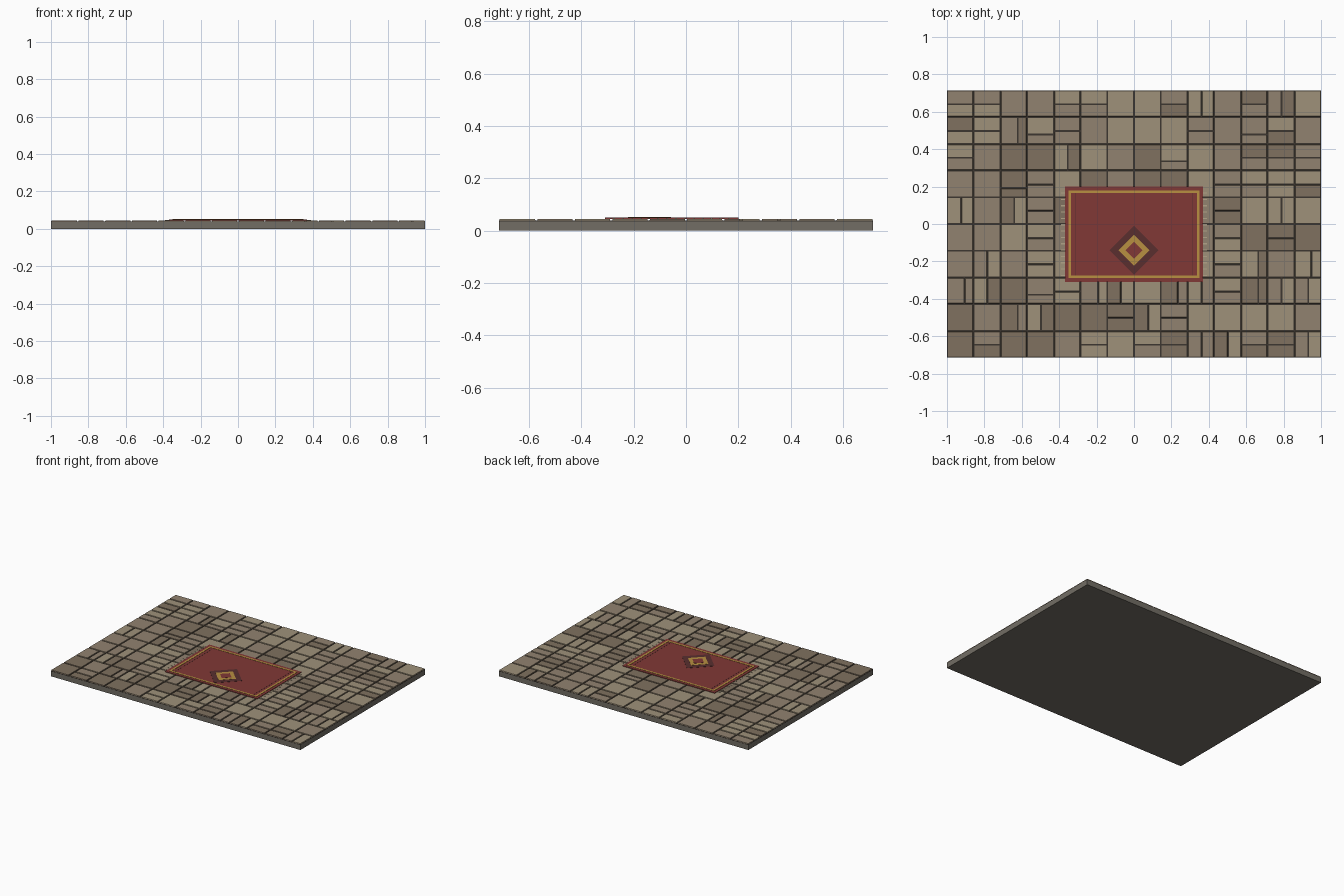
import bpy, bmesh, random
from mathutils import Matrix, Vector
from math import pi

if "Cube" in bpy.data.objects:
    bpy.data.objects.remove(bpy.data.objects["Cube"])

random.seed(7)
C = 1 / 7                      # grid cell size
W, D = 14 * C, 10 * C


def mat(name, rgb):
    m = bpy.data.materials.new(name)
    m.diffuse_color = (*rgb, 1)
    m.use_nodes = True
    m.node_tree.nodes["Principled BSDF"].inputs["Base Color"].default_value = m.diffuse_color
    return m


def add_box(bm, x0, x1, y0, y1, z0, z1, inset=0):
    r = bmesh.ops.create_cube(bm, size=1)
    for v in r['verts']:
        top = v.co.z > 0
        k = inset if top else 0
        v.co = Vector((x1 - k if v.co.x > 0 else x0 + k,
                       y1 - k if v.co.y > 0 else y0 + k, z1 if top else z0))


def finish(name, bm, material):
    me = bpy.data.meshes.new(name)
    bm.to_mesh(me)
    bm.free()
    ob = bpy.data.objects.new(name, me)
    bpy.context.collection.objects.link(ob)
    me.materials.append(material)
    return ob


def boxes(name, material, *items):
    bm = bmesh.new()
    for b in items:
        add_box(bm, *b)
    return finish(name, bm, material)


# Floor slab and mortar bed
boxes("floor_slab", mat("slab_stone", (0.17, 0.155, 0.13)),
      (-W / 2, W / 2, -D / 2, D / 2, 0, 0.036))
boxes("mortar_bed", mat("mortar", (0.045, 0.037, 0.03)),
      (-W / 2, W / 2, -D / 2, D / 2, 0.036, 0.0395))

# Stone tiles: . whole, h/H split across (middle/low), v/V split along (middle/right)
layout = ["hh..hh..hv.hv.",
          "hhVHh....h.Hh.",
          "h...v...H..hhh",
          "..Hh......hhhh",
          "v.vh......h.v.",
          "...h......h.h.",
          ".v.h......hV.V",
          "Vv.HhVv.VvhVvv",
          "..Vv..hvh.....",
          ".h...h.hhvvhhv"]
tones = [("light", (0.345, 0.285, 0.195)), ("mid", (0.285, 0.225, 0.16)),
         ("dark", (0.215, 0.165, 0.115))]
beds = [bmesh.new() for _ in tones]
g = 0.004
for r, row in enumerate(layout):
    for c, kind in enumerate(row):
        x0, y1 = -W / 2 + c * C, D / 2 - r * C
        x1, y0 = x0 + C, y1 - C
        f = 0.65 if kind in "HV" else 0.52
        xs, ys = x0 + f * C, y1 - f * C
        if kind in "hH":
            parts = [(x0, x1, ys, y1), (x0, x1, y0, ys)]
        elif kind in "vV":
            parts = [(x0, xs, y0, y1), (xs, x1, y0, y1)]
        else:
            parts = [(x0, x1, y0, y1)]
        for a, b, d, e in parts:
            # outer edges stay flush with the slab
            a += g if a > -W / 2 + g else 0.001
            b -= g if b < W / 2 - g else 0.001
            d += g if d > -D / 2 + g else 0.001
            e -= g if e < D / 2 - g else 0.001
            bm = random.choices(beds, (3, 4, 3))[0]
            add_box(bm, a, b, d, e, 0.0385, 0.0455, 0.001)
for bm, (n, rgb) in zip(beds, tones):
    finish("tiles_" + n, bm, mat("stone_" + n, rgb))

# Rug body
red = mat("rug_red", (0.22, 0.04, 0.037))
gold = mat("rug_gold", (0.48, 0.28, 0.053))
maroon = mat("rug_maroon", (0.10, 0.028, 0.028))
RX, Y0, Y1 = 0.37, -0.31, 0.20
boxes("rug", red, (-RX, RX, Y0, Y1, 0.045, 0.0495))


# Woven border
def frame(name, m, inset, w, z):
    x, a, b = RX - inset, Y0 + inset, Y1 - inset
    boxes(name, m, (-x, x, b - w, b, 0.048, z), (-x, x, a, a + w, 0.048, z),
          (-x, -x + w, a + w, b - w, 0.048, z), (x - w, x, a + w, b - w, 0.048, z))


frame("rug_gold_border", gold, 0.02, 0.014, 0.0512)
boxes("rug_side_stripes", maroon,
      *[(s * 0.314 - 0.002, s * 0.314 + 0.002, Y0 + 0.034, Y1 - 0.034, 0.048, 0.0502)
        for s in (-1, 1)])

# Diamond medallion, stacked layers
for name, m, rad, z in (("medallion_outer", maroon, 0.13, 0.0508),
                        ("medallion_ring", gold, 0.082, 0.0518),
                        ("medallion_centre", red, 0.046, 0.0528)):
    bm = bmesh.new()
    bmesh.ops.create_cone(bm, cap_ends=True, segments=4, radius1=rad, radius2=rad,
                          depth=z - 0.048)
    # point a corner along each axis
    if abs(bm.verts[:][0].co.x * bm.verts[:][0].co.y) > 1e-5:
        bmesh.ops.rotate(bm, verts=bm.verts, matrix=Matrix.Rotation(pi / 4, 3, 'Z'))
    bmesh.ops.translate(bm, verts=bm.verts, vec=(0, -0.14, (z + 0.048) / 2))
    finish(name, bm, m)

# Fringe threads at both short ends
threads = []
for s in (-1, 1):
    for i in range(14):
        y = Y0 + 0.035 + i * (Y1 - Y0 - 0.07) / 13
        x = sorted((s * RX, s * (RX + 0.02)))
        threads.append((x[0], x[1], y - 0.003, y + 0.003, 0.045, 0.0475))
boxes("rug_fringe", mat("fringe_cream", (0.45, 0.37, 0.25)), *threads)
